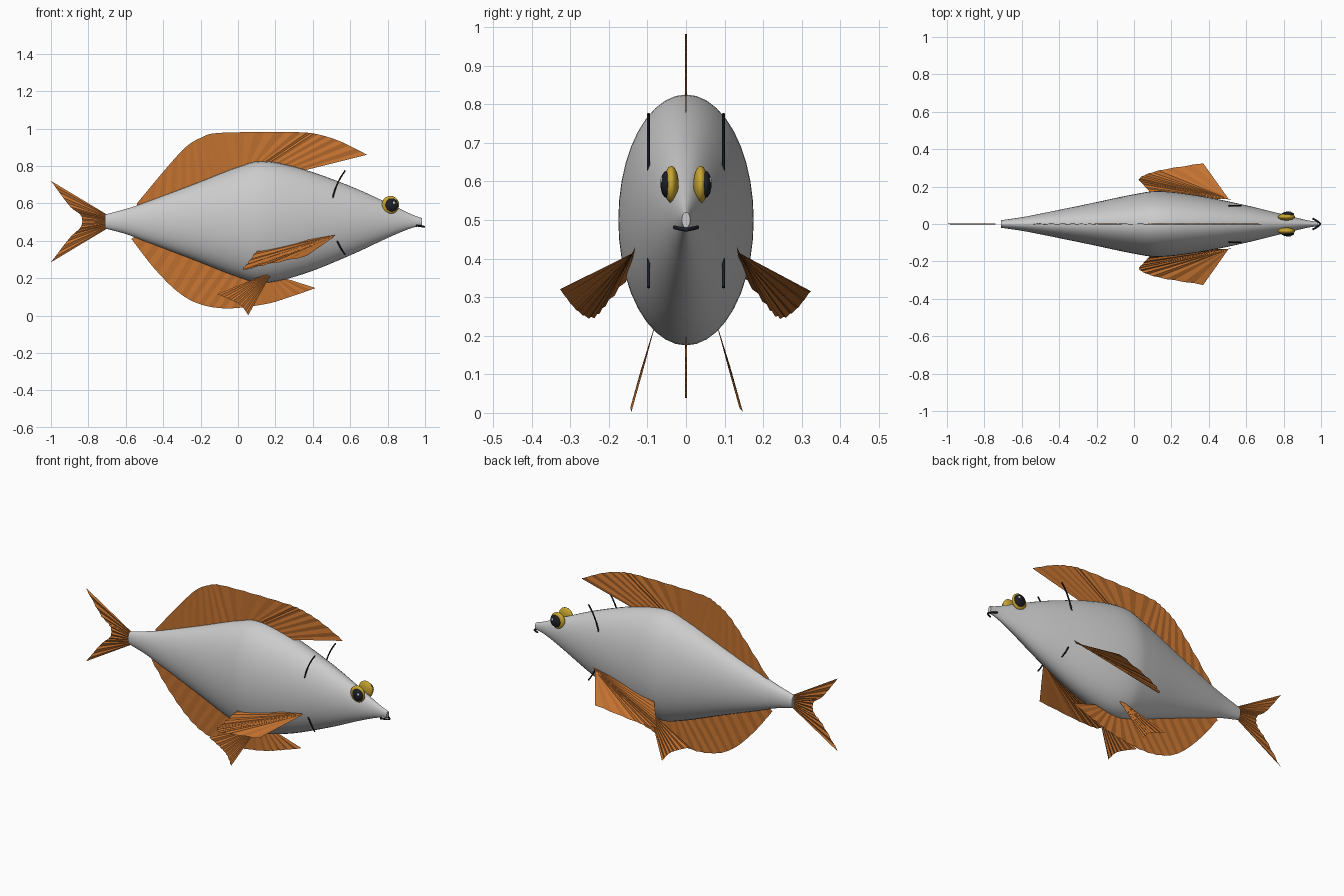
import bpy, bmesh, math
from mathutils import Vector

if "Cube" in bpy.data.objects:
    bpy.data.objects.remove(bpy.data.objects["Cube"])


def material(name, rgb):
    m = bpy.data.materials.new(name)
    m.diffuse_color = (*rgb, 1)
    m.use_nodes = True
    m.node_tree.nodes["Principled BSDF"].inputs["Base Color"].default_value = m.diffuse_color
    return m


FIN = material("fin_orange", (0.55, 0.17, 0.03))
GOLD = material("eye_gold", (0.58, 0.38, 0.03))
DARK = material("dark", (0.012, 0.014, 0.02))
WHITE = material("white", (0.95, 0.95, 0.95))


def smooth_path(points, count):
    """Resample a few points to a smooth path of `count` points."""
    p = [Vector(q) for q in points]
    if len(p) == 2:
        return [p[0].lerp(p[1], i / (count - 1)) for i in range(count)]
    p = [2 * p[0] - p[1]] + p + [2 * p[-1] - p[-2]]
    segs, out = len(p) - 3, []
    for i in range(count):
        u = i / (count - 1) * segs
        k = min(int(u), segs - 1)
        t = u - k
        a, b, c, d = p[k:k + 4]
        out.append(0.5 * (2 * b + (c - a) * t + (2 * a - 5 * b + 4 * c - d) * t ** 2
                          + (3 * b - a - 3 * c + d) * t ** 3))
    return out


def finish(name, bm, mat=None, smooth=False):
    me = bpy.data.meshes.new(name)
    bmesh.ops.recalc_face_normals(bm, faces=bm.faces)
    for f in bm.faces:
        f.smooth = smooth
    bm.to_mesh(me)
    bm.free()
    ob = bpy.data.objects.new(name, me)
    bpy.context.collection.objects.link(ob)
    if mat:
        me.materials.append(mat)
    return ob


def fin(name, base, tips, rays, pleat=0.003):
    """Pleated sheet fanning from a base line to a tip line."""
    b, t = smooth_path(base, rays), smooth_path(tips, rays)
    m = rays // 2
    n = (t[-1] - t[0]).cross(t[m] - b[m]).normalized()
    bm = bmesh.new()
    rows = []
    for i in range(rays):
        off = n * pleat * (-1) ** i
        rows.append((bm.verts.new(b[i] + off * 0.2), bm.verts.new(t[i] + off)))
    for r, s in zip(rows, rows[1:]):
        bm.faces.new((r[0], r[1], s[1], s[0]))
    return finish(name, bm, FIN)


def flat(pts):
    return [(x, 0, z) for x, z in pts]


def ellipsoid(name, loc, scale, mat):
    bm = bmesh.new()
    bmesh.ops.create_uvsphere(bm, u_segments=24, v_segments=16, radius=1)
    bmesh.ops.scale(bm, vec=scale, verts=bm.verts)
    bmesh.ops.translate(bm, vec=loc, verts=bm.verts)
    return finish(name, bm, mat, True)


def tube(name, points, radius):
    cu = bpy.data.curves.new(name, 'CURVE')
    cu.dimensions = '3D'
    cu.bevel_depth = radius
    cu.bevel_resolution = 2
    cu.use_fill_caps = True
    s = cu.splines.new('POLY')
    s.points.add(len(points) - 1)
    for q, p in zip(s.points, points):
        q.co = (*p, 1)
    ob = bpy.data.objects.new(name, cu)
    bpy.context.collection.objects.link(ob)
    cu.materials.append(DARK)
    return ob


# body: elliptical sections, each (x, top z, bottom z)
sections = [(-0.71, 0.54, 0.465), (-0.6, 0.57, 0.436), (-0.5, 0.603, 0.398),
            (-0.25, 0.697, 0.303), (0, 0.794, 0.206), (0.14, 0.825, 0.175),
            (0.35, 0.782, 0.222), (0.6, 0.692, 0.322), (0.8, 0.602, 0.415),
            (0.92, 0.545, 0.465), (0.985, 0.52, 0.48)]
bm = bmesh.new()
rings = []
N = 40
for x, top, bot in smooth_path(sections, 61):
    h, c = (top - bot) / 2, (top + bot) / 2
    rings.append([bm.verts.new((x, 0.54 * h * math.cos(a), c + h * math.sin(a)))
                  for a in (2 * math.pi * i / N for i in range(N))])
for r, s in zip(rings, rings[1:]):
    for i in range(N):
        j = (i + 1) % N
        bm.faces.new((r[i], r[j], s[j], s[i]))
bm.faces.new(rings[0])
bm.faces.new(rings[-1])
body = finish("body", bm)
bpy.context.view_layer.objects.active = body
body.select_set(True)
bpy.ops.object.shade_smooth_by_angle(angle=math.radians(40))

# fins on the centre line
fin("dorsal_fin",
    flat([(-0.54, 0.57), (-0.25, 0.67), (0, 0.765), (0.14, 0.8), (0.33, 0.77)]),
    flat([(-0.54, 0.60), (-0.39, 0.78), (-0.28, 0.90), (-0.2, 0.95), (-0.12, 0.975),
          (0.1, 0.981), (0.33, 0.98), (0.43, 0.968), (0.55, 0.93), (0.69, 0.86)]), 41)
fin("anal_fin",
    flat([(-0.54, 0.43), (-0.25, 0.33), (0, 0.23), (0.14, 0.2), (0.25, 0.2)]),
    flat([(-0.57, 0.41), (-0.45, 0.255), (-0.32, 0.125), (-0.2, 0.06), (-0.05, 0.038),
          (0.15, 0.062), (0.28, 0.1), (0.415, 0.147)]), 37)
fin("tail_fin", flat([(-0.70, 0.54), (-0.70, 0.465)]),
    flat([(-1, 0.72), (-0.9, 0.585), (-0.84, 0.535), (-0.84, 0.475),
          (-0.9, 0.415), (-1, 0.285)]), 25)

# paired parts
for s, side in ((-1, "right"), (1, "left")):
    fin(side + "_pectoral_fin", [(0.52, s * 0.132, 0.43), (0.505, s * 0.134, 0.415)][::-1],
        [(0.37, s * 0.325, 0.318), (0.13, s * 0.285, 0.268), (0.03, s * 0.245, 0.246),
         (0.05, s * 0.21, 0.278), (0.11, s * 0.145, 0.357)], 21)
    fin(side + "_pelvic_fin", [(0.15, s * 0.082, 0.222), (0.17, s * 0.085, 0.21)],
        [(x, s * (0.085 + (0.215 - z) * 0.28), z) for x, z in
         ((-0.11, 0.115), (-0.03, 0.08), (0.02, 0.05), (0.055, 0.003))], 15)
    ellipsoid(side + "_eye", (0.815, s * 0.038, 0.592), (0.046, 0.019, 0.048), GOLD)
    ellipsoid(side + "_pupil", (0.822, s * 0.05, 0.592), (0.034, 0.016, 0.035), DARK)
    ellipsoid(side + "_eye_glint", (0.834, s * 0.062, 0.602), (0.008, 0.005, 0.008), WHITE)
    # gill line, its middle sunk in the body
    tube(side + "_gill", [(0.872 - 0.374 * math.cos(a), s * 0.097, 0.55 + 0.374 * math.sin(a))
                          for a in (math.radians(-37 + 74 * i / 20) for i in range(21))], 0.004)

# mouth
tube("mouth", smooth_path([(0.955, -0.03, 0.481), (0.983, -0.013, 0.477), (0.995, 0, 0.475),
                           (0.983, 0.013, 0.477), (0.955, 0.03, 0.481)], 13), 0.005)
